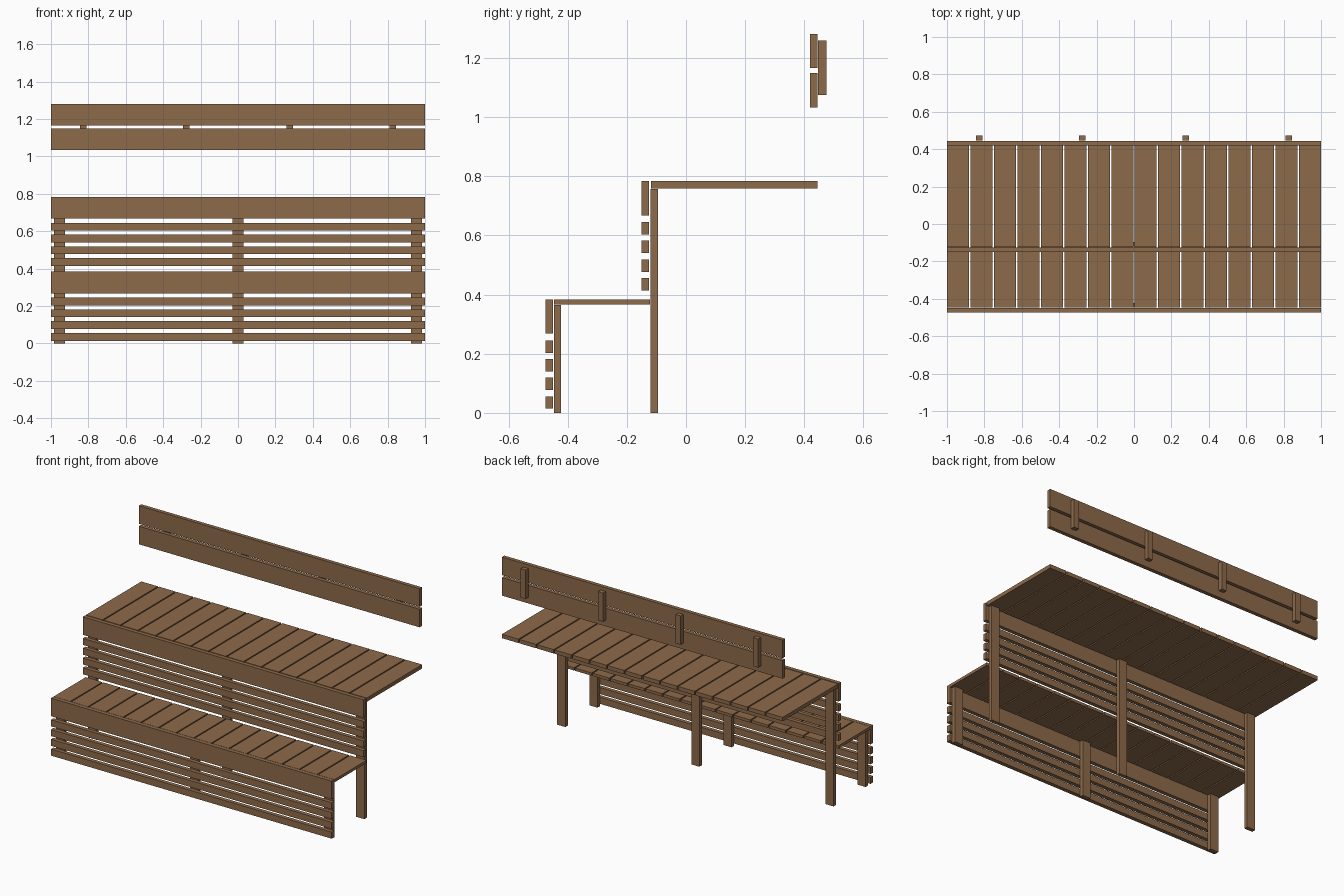
import bpy
import bmesh

if "Cube" in bpy.data.objects:
    bpy.data.objects.remove(bpy.data.objects["Cube"])

wood = bpy.data.materials.new("brown wood")
wood.diffuse_color = (0.27, 0.145, 0.07, 1)
wood.use_nodes = True
wood.node_tree.nodes["Principled BSDF"].inputs["Base Color"].default_value = wood.diffuse_color


def boards(name, boxes):
    """One object made of boxes, each ((x0, x1), (y0, y1), (z0, z1))."""
    bm = bmesh.new()
    for box in boxes:
        verts = bmesh.ops.create_cube(bm, size=1)["verts"]
        for v in verts:
            v.co = [lo + (c + 0.5) * (hi - lo) for c, (lo, hi) in zip(v.co, box)]
    mesh = bpy.data.meshes.new(name)
    bm.to_mesh(mesh)
    bm.free()
    mesh.materials.append(wood)
    obj = bpy.data.objects.new(name, mesh)
    bpy.context.collection.objects.link(obj)
    return obj


FULL = (-1, 1)
GAP = 0.008
PITCH = (2 + GAP) / 16


def planks(name, y, z):
    boards(name, [((-1 + i * PITCH, -1 + (i + 1) * PITCH - GAP), y, z) for i in range(16)])


def cladding(name, y, top):
    # wide fascia board with four narrow slats below it
    boards(name + "_fascia", [(FULL, y, (top - 0.116, top))])
    boards(name + "_slats", [(FULL, y, (top - 0.181 - i * 0.063, top - 0.139 - i * 0.063))
                             for i in range(4)])


def legs(name, y, height):
    boards(name, [((x - 0.029, x + 0.029), y, (0, height)) for x in (-0.955, 0, 0.955)])


# lower step: footrest bench
cladding("lower", (-0.4745, -0.449), 0.384)
legs("lower_legs", (-0.447, -0.422), 0.365)
planks("lower_planks", (-0.447, -0.121), (0.366, 0.384))

# upper step: seat
cladding("upper", (-0.150, -0.125), 0.784)
legs("upper_legs", (-0.120, -0.095), 0.757)
planks("upper_planks", (-0.119, 0.445), (0.759, 0.784))

# floating backrest and its rear battens
boards("backrest_boards", [(FULL, (0.420, 0.445), z) for z in ((1.033, 1.149), (1.165, 1.281))])
boards("backrest_battens", [((x - 0.018, x + 0.018), (0.447, 0.4745), (1.074, 1.259))
                            for x in (-0.828, -0.276, 0.276, 0.828)])
